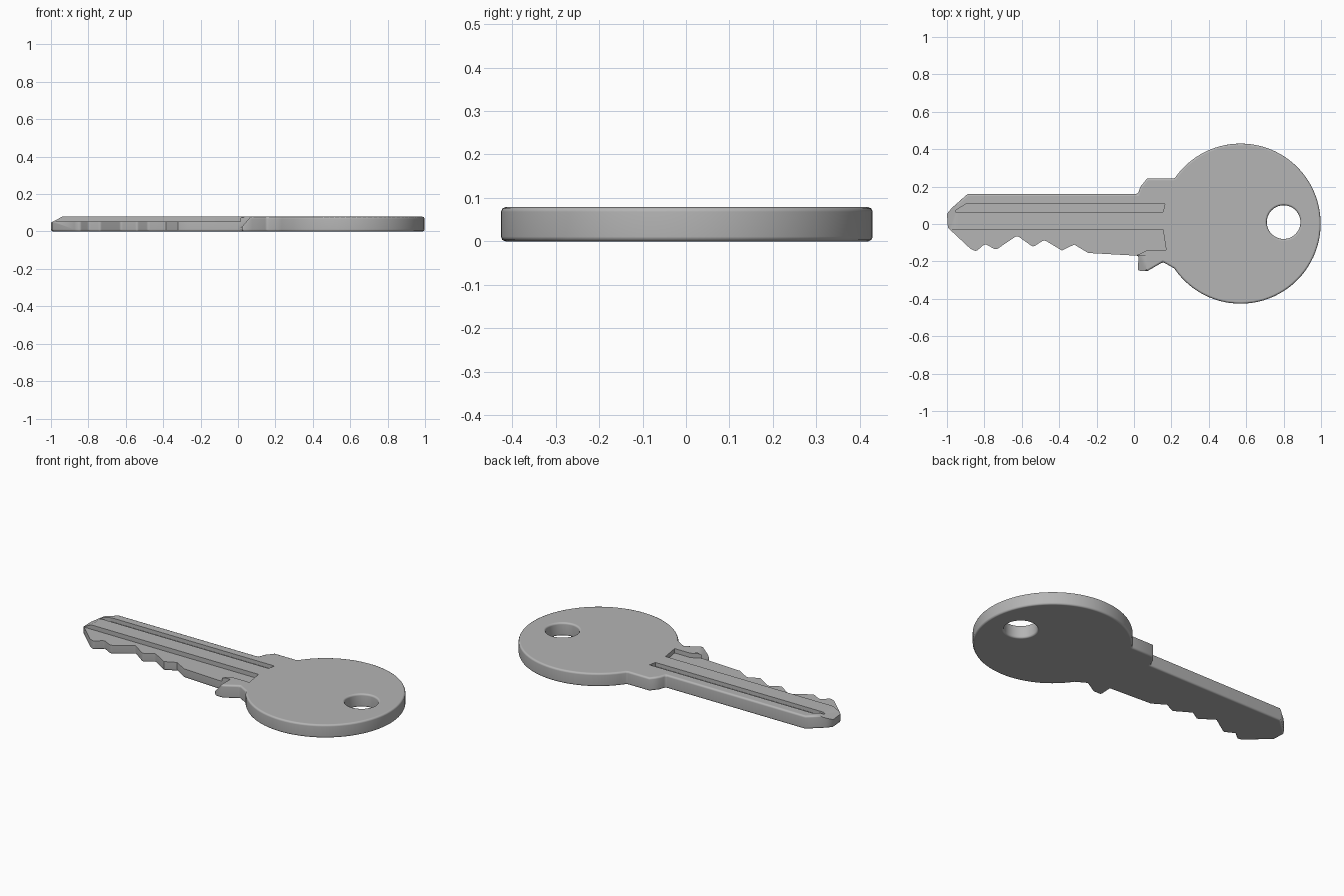
import bpy, bmesh, math

if "Cube" in bpy.data.objects:
    bpy.data.objects.remove(bpy.data.objects["Cube"])

T = 0.079  # key thickness


def prism(name, pts, z0, z1, axis="z"):
    """Extrude a closed profile; axis 'y' treats points as x,z."""
    bm = bmesh.new()

    def vert(p, h):
        return bm.verts.new((p[0], p[1], h) if axis == "z" else (p[0], h, p[1]))

    lo = [vert(p, z0) for p in pts]
    hi = [vert(p, z1) for p in pts]
    n = len(pts)
    bm.faces.new(lo)
    bm.faces.new(hi)
    for i in range(n):
        bm.faces.new((lo[i], lo[(i + 1) % n], hi[(i + 1) % n], hi[i]))
    bmesh.ops.recalc_face_normals(bm, faces=bm.faces[:])
    me = bpy.data.meshes.new(name)
    bm.to_mesh(me)
    bm.free()
    ob = bpy.data.objects.new(name, me)
    bpy.context.collection.objects.link(ob)
    return ob


def arc(cx, cy, r, a0, a1, n):
    return [(cx + r * math.cos(a0 + (a1 - a0) * i / n),
             cy + r * math.sin(a0 + (a1 - a0) * i / n)) for i in range(n + 1)]


def cut(target, cutter):
    cutter.hide_render = True
    m = target.modifiers.new(cutter.name, "BOOLEAN")
    m.operation = "DIFFERENCE"
    m.solver = "EXACT"
    m.object = cutter


# Outline: tip, straight back, upper shoulder, round bow, lower shoulder, teeth
back = [(-0.995, -0.02), (-1.0, 0.055), (-0.975, 0.085), (-0.89, 0.16), (0.02, 0.16),
        (0.035, 0.2), (0.07, 0.243), (0.21, 0.243)]
bow = arc(0.57, 0.002, 0.428, math.radians(145), math.radians(-146), 72)
teeth = [(0.155, -0.203), (0.075, -0.25), (0.02, -0.25), (0.025, -0.17),
         (-0.245, -0.155), (-0.32, -0.11), (-0.385, -0.142), (-0.48, -0.085),
         (-0.54, -0.123), (-0.625, -0.062), (-0.738, -0.138), (-0.797, -0.106),
         (-0.845, -0.147), (-0.875, -0.132)]
key = prism("key", back + bow + teeth, 0, T)

# Key ring hole
hole = prism("hole_cutter", arc(0.80, 0.01, 0.09, 0, math.tau, 48)[:-1], -0.1, 0.2)
cut(key, hole)

# Softened rim
bev = key.modifiers.new("rim", "BEVEL")
bev.width = 0.011
bev.segments = 2
bev.limit_method = "ANGLE"
bev.angle_limit = math.radians(60)
bev.use_clamp_overlap = False

# Stepped bitting side, long groove, sloped tip and sloped lower shoulder
cutters = [
    prism("bitting_cutter", [(-1.1, -0.03), (0.155, -0.03), (0.172, -0.14), (0.07, -0.14),
                             (0.0, -0.175), (0.0, -0.3), (-1.1, -0.3)], 0.053, 0.2),
    prism("groove_cutter", [(-0.9, 0.106), (0.165, 0.106), (0.155, 0.063),
                            (-0.955, 0.063), (-0.95, 0.075)], 0.056, 0.2),
    prism("tip_cutter", [(-1.1, -0.005), (-0.9, 0.1), (-1.1, 0.1)], -0.5, 0.5, "y"),
    prism("shoulder_cutter", [(0.0, 0.0), (0.085, 0.1), (0.0, 0.1)], -0.5, -0.168, "y"),
]
for c in cutters:
    cut(key, c)

# Even shading on the large flat faces
bpy.context.view_layer.objects.active = key
key.select_set(True)
for m in list(key.modifiers):
    bpy.ops.object.modifier_apply(modifier=m.name)
for c in cutters + [hole]:
    bpy.data.objects.remove(c)
bpy.ops.object.shade_smooth_by_angle(angle=math.radians(50))
wn = key.modifiers.new("even_shading", "WEIGHTED_NORMAL")
wn.keep_sharp = True
bpy.ops.object.modifier_apply(modifier=wn.name)

# Dark metal grey
mat = bpy.data.materials.new("dark_metal")
mat.diffuse_color = (0.46, 0.46, 0.46, 1)
mat.use_nodes = True
mat.node_tree.nodes["Principled BSDF"].inputs["Base Color"].default_value = mat.diffuse_color
key.data.materials.append(mat)
